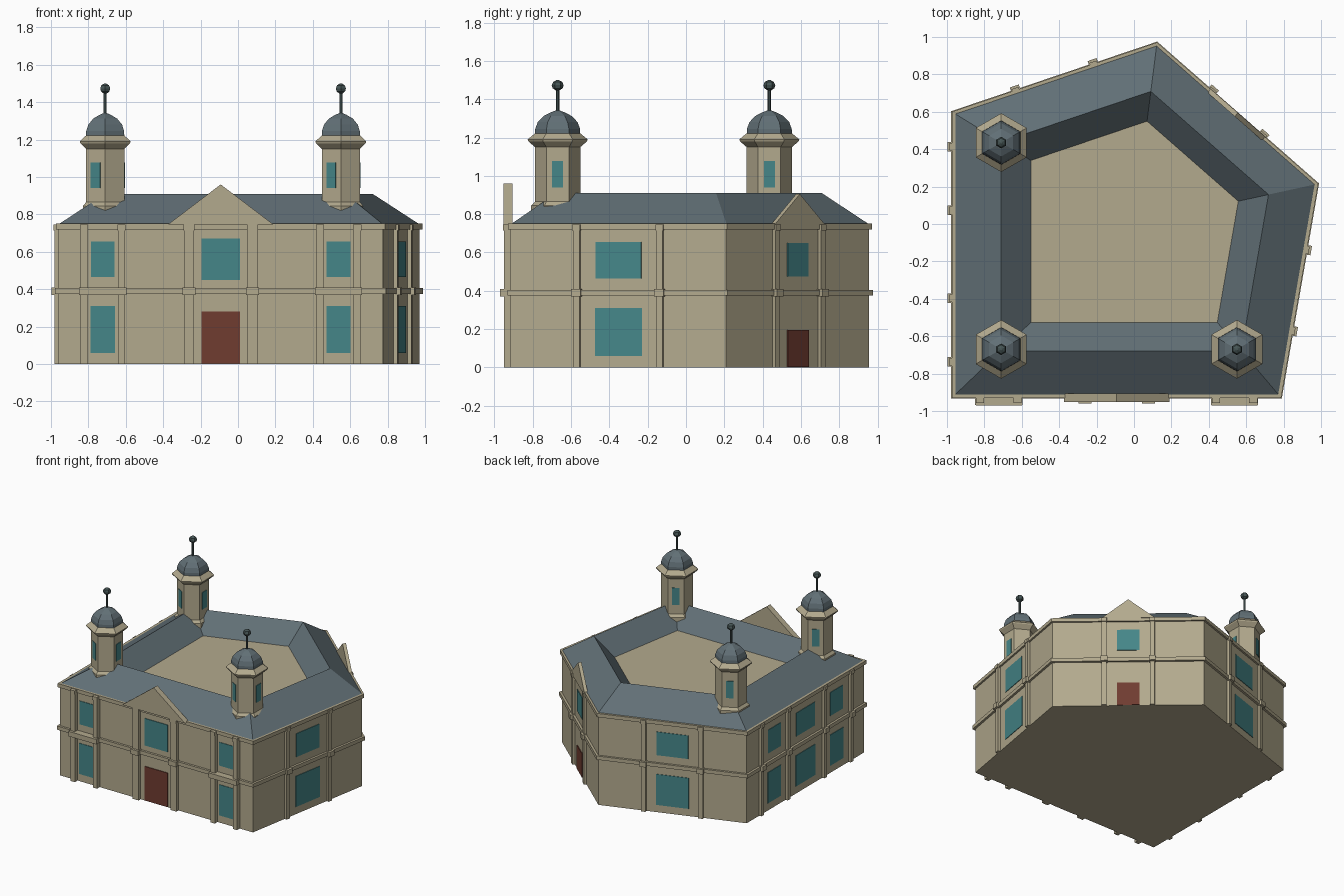
import bpy, bmesh, math
from mathutils import Vector

if "Cube" in bpy.data.objects:
    bpy.data.objects.remove(bpy.data.objects["Cube"])


def material(name, rgb):
    m = bpy.data.materials.new(name)
    m.diffuse_color = (*rgb, 1)
    m.use_nodes = True
    m.node_tree.nodes["Principled BSDF"].inputs["Base Color"].default_value = m.diffuse_color
    return m


STONE = material("stone", (0.45, 0.40, 0.27))
SLATE = material("slate", (0.12, 0.16, 0.18))
IRON = material("dark_iron", (0.06, 0.09, 0.09))
GLASS = material("glass", (0.06, 0.24, 0.25))
WOOD = material("red_wood", (0.16, 0.045, 0.03))


def loft(name, rings, mat, caps=True):
    """Skin a list of equal-length point rings."""
    bm = bmesh.new()
    loops = [[bm.verts.new(p) for p in r] for r in rings]
    n = len(rings[0])
    for a, b in zip(loops, loops[1:]):
        for i in range(n):
            j = (i + 1) % n
            bm.faces.new((a[i], a[j], b[j], b[i]))
    if caps:
        bm.faces.new(loops[0][::-1])
        bm.faces.new(loops[-1])
        bmesh.ops.recalc_face_normals(bm, faces=bm.faces)
    me = bpy.data.meshes.new(name)
    bm.to_mesh(me)
    bm.free()
    me.materials.append(mat)
    ob = bpy.data.objects.new(name, me)
    bpy.context.collection.objects.link(ob)
    return ob


def flat(pts, z):
    return [(p.x, p.y, z) for p in pts]


def offset(pts, d):
    """Mitred outward offset of a counter-clockwise outline."""
    out = []
    for i, p in enumerate(pts):
        a = (p - pts[i - 1]).normalized()
        b = (pts[(i + 1) % len(pts)] - p).normalized()
        na, nb = Vector((a.y, -a.x)), Vector((b.y, -b.x))
        out.append(p + (na + nb) * d / (1 + na.dot(nb)))
    return out


class Facade:
    """Local frame on one wall: u along the wall from its middle, z up, d outward."""
    def __init__(self, name, mid, u):
        self.name, self.mid, self.u = name, mid, u
        self.n = Vector((u.y, -u.x))

    def prism(self, part, shape, d0, d1, mat):
        def ring(d):
            return [(*(self.mid + self.u * a + self.n * d), z) for a, z in shape]
        loft(f"{self.name}_{part}", [ring(d0), ring(d1)], mat)

    def box(self, part, c, w, z0, z1, d, mat=STONE):
        h = w / 2
        self.prism(part, [(c - h, z0), (c + h, z0), (c + h, z1), (c - h, z1)], -0.01, d, mat)

    def pilasters(self, places, d, w=0.05):
        for c in places:
            self.box("pilaster", c, w, 0, 0.72, d)
            self.box("string_break", c, w + 0.015, 0.37, 0.41, d + 0.018)
            self.box("cornice_break", c, w + 0.005, 0.715, 0.745, d + 0.006)

    def windows(self, c, w):
        self.box("lower_window", c, w, 0.06, 0.31, 0.004, GLASS)
        self.box("upper_window", c, w * 0.97, 0.465, 0.655, 0.004, GLASS)

    def gable_bay(self, half, peak, d, w, door, win):
        self.prism("gable", [(-half, 0.745), (half, 0.745), (0, peak)], -0.01, d, STONE)
        self.box("door", 0, w, 0.003, door, 0.006, WOOD)
        self.box("gable_window", 0, w, win[0], win[1], 0.005, GLASS)


# Main body: five-sided block with string course and cornice
wall = [Vector(p) for p in ((-0.96, -0.915), (0.775, -0.915), (0.97, 0.21),
                            (0.12, 0.955), (-0.96, 0.59))]
eave = offset(wall, 0.014)
loft("walls", [flat(wall, 0), flat(wall, 0.745)], STONE)
string = offset(wall, 0.018)
loft("string_course", [flat(string, 0.375), flat(string, 0.405)], STONE)
loft("cornice", [flat(eave, 0.72), flat(eave, 0.75)], STONE)

# Hipped roof ring around the raised flat court
loft("roof", [flat([p * s for p in eave], z)
              for s, z in ((0.98, 0.75), (0.73, 0.91), (0.565, 0.765))], SLATE, caps=False)
court = [p * 0.568 for p in eave]
loft("court_floor", [flat(court, 0.74), flat(court, 0.766)], STONE)

# Facades
sides = []
for i, name in enumerate(("front", "right", "back_right", "back", "left")):
    a, b = wall[i], wall[(i + 1) % 5]
    sides.append(Facade(name, (a + b) / 2, (b - a).normalized()))
front, right, back_right, back, left = sides

front.pilasters((-0.17, 0.17), 0.027, 0.055)
front.gable_bay(0.283, 0.96, 0.038, 0.207, 0.28, (0.45, 0.67))
for s in (-1, 1):
    front.pilasters((s * 0.53, s * 0.73), 0.035, 0.038)
    front.box("bay_string", s * 0.63, 0.245, 0.37, 0.41, 0.055)
    front.windows(s * 0.63, 0.13)

for f in (right, back):
    f.pilasters((-0.22, 0.22), 0.02, 0.036)
    f.windows(0, 0.25)

back_right.pilasters((-0.18, 0.18), 0.02, 0.036)
back_right.gable_bay(0.2, 0.905, 0.016, 0.165, 0.195, (0.475, 0.65))

left.pilasters((-0.575, -0.235, 0.235, 0.575), 0.02, 0.036)
for c, w in ((-0.4, 0.17), (0, 0.25), (0.4, 0.17)):
    left.windows(c, w)


def turned(name, x, y, profile, mat, n=6):
    """Six-sided turned part, corners pointing to +-y."""
    def ring(r, z):
        return [(x + r * math.cos(math.pi / 2 + i * math.tau / n),
                 y + r * math.sin(math.pi / 2 + i * math.tau / n), z) for i in range(n)]
    return loft(name, [ring(r, z) for r, z in profile], mat)


# Corner turrets with domes and finials
for x, y in ((-0.71, -0.67), (0.55, -0.67), (-0.71, 0.435)):
    turned("turret", x, y, ((0.138, 0.76), (0.138, 0.845), (0.118, 0.865), (0.118, 1.15),
                            (0.153, 1.18), (0.157, 1.19), (0.118, 1.222)), STONE)
    turned("turret_dome", x, y, ((0.118, 1.215), (0.117, 1.245), (0.104, 1.28),
                                 (0.074, 1.312), (0.035, 1.332), (0.008, 1.342)), SLATE)
    turned("finial_rod", x, y, ((0.009, 1.33), (0.009, 1.46)), IRON)
    turned("finial_knob", x, y, ((0.008, 1.445), (0.026, 1.457), (0.031, 1.473),
                                 (0.024, 1.49), (0.006, 1.5)), IRON)
    for k in range(3):
        t = k * math.tau / 3
        n = Vector((math.cos(t), math.sin(t)))
        face = Facade("turret", Vector((x, y)) + n * 0.118 * math.cos(math.pi / 6),
                      Vector((-n.y, n.x)))
        face.box("window", 0, 0.057, 0.94, 1.078, 0.004, GLASS)
